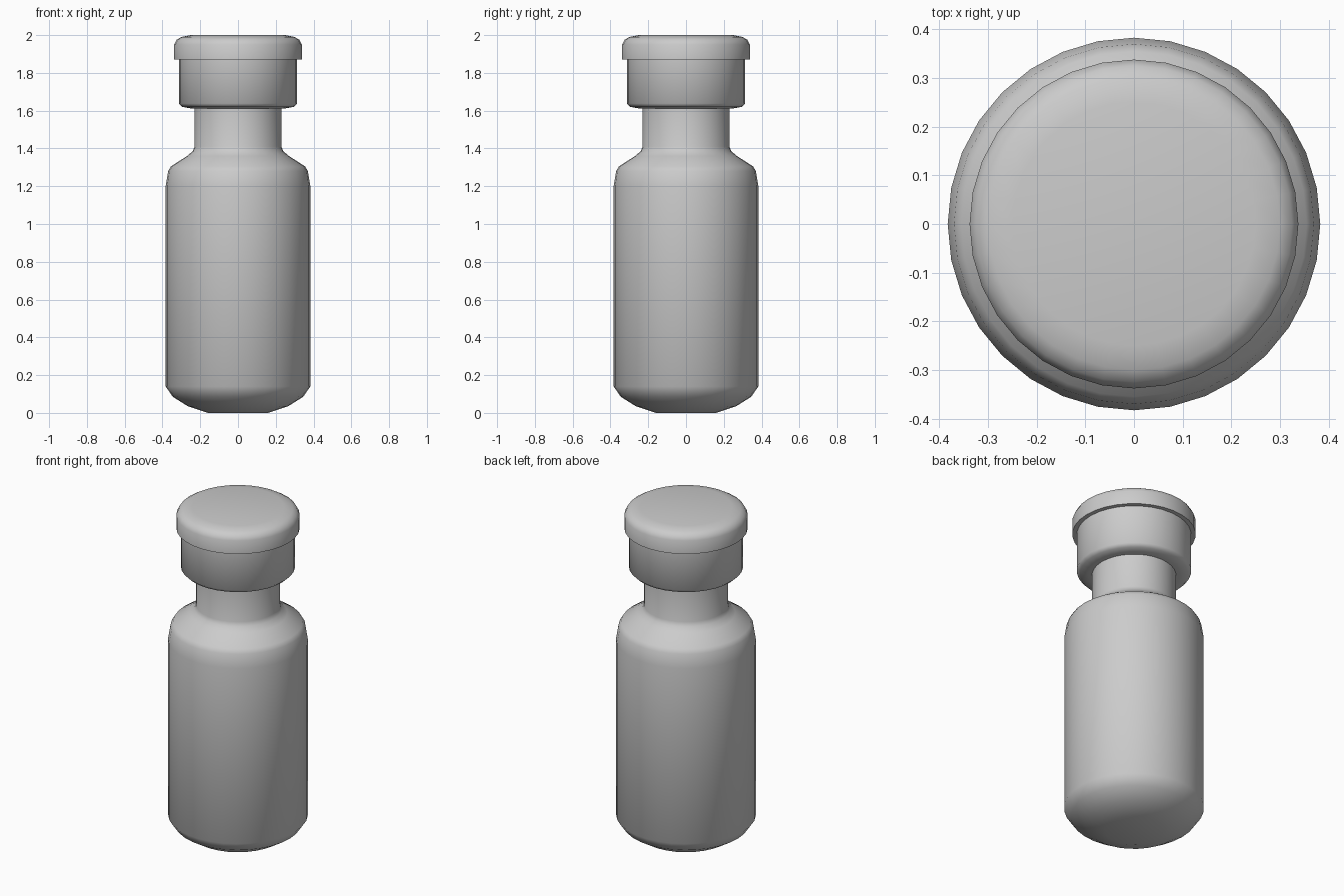
import bpy
import bmesh
import math

cube = bpy.data.objects.get("Cube")
if cube:
    bpy.data.objects.remove(cube, do_unlink=True)

SIDES = 32

grey = bpy.data.materials.new("plain_grey")
grey.use_nodes = True
colour = (0.6, 0.6, 0.6, 1)
grey.diffuse_color = colour
grey.node_tree.nodes["Principled BSDF"].inputs["Base Color"].default_value = colour


def lathe(name, profile, angle):
    """Turn a (radius, height) profile about z and close both ends."""
    bm = bmesh.new()
    rings = []
    for r, z in profile:
        rings.append([bm.verts.new((r * math.cos(math.tau * i / SIDES),
                                    r * math.sin(math.tau * i / SIDES), z))
                      for i in range(SIDES)])
    for low, high in zip(rings, rings[1:]):
        for i in range(SIDES):
            j = (i + 1) % SIDES
            bm.faces.new((low[i], low[j], high[j], high[i]))
    bm.faces.new(rings[0][::-1])
    bm.faces.new(rings[-1])
    mesh = bpy.data.meshes.new(name)
    bm.to_mesh(mesh)
    bm.free()
    mesh.materials.append(grey)
    obj = bpy.data.objects.new(name, mesh)
    bpy.context.collection.objects.link(obj)
    bpy.ops.object.select_all(action="DESELECT")
    obj.select_set(True)
    bpy.context.view_layer.objects.active = obj
    bpy.ops.object.shade_smooth_by_angle(angle=math.radians(angle))


# Bottle body with rounded base, sloping shoulder and neck
lathe("bottle", [(0.16, 0), (0.265, 0.035), (0.345, 0.085), (0.383, 0.14),
                 (0.383, 1.2), (0.37, 1.28), (0.355, 1.305), (0.27, 1.36),
                 (0.24, 1.385), (0.23, 1.41), (0.23, 1.64)], 60)

# Crimped collar around the neck
lathe("collar", [(0.22, 1.612), (0.25, 1.612), (0.295, 1.62), (0.313, 1.638),
                 (0.313, 1.89)], 60)

# Rounded lid
lathe("lid", [(0.338, 1.87), (0.338, 1.95), (0.325, 1.975), (0.3, 1.99),
              (0.25, 2.0)], 60)
